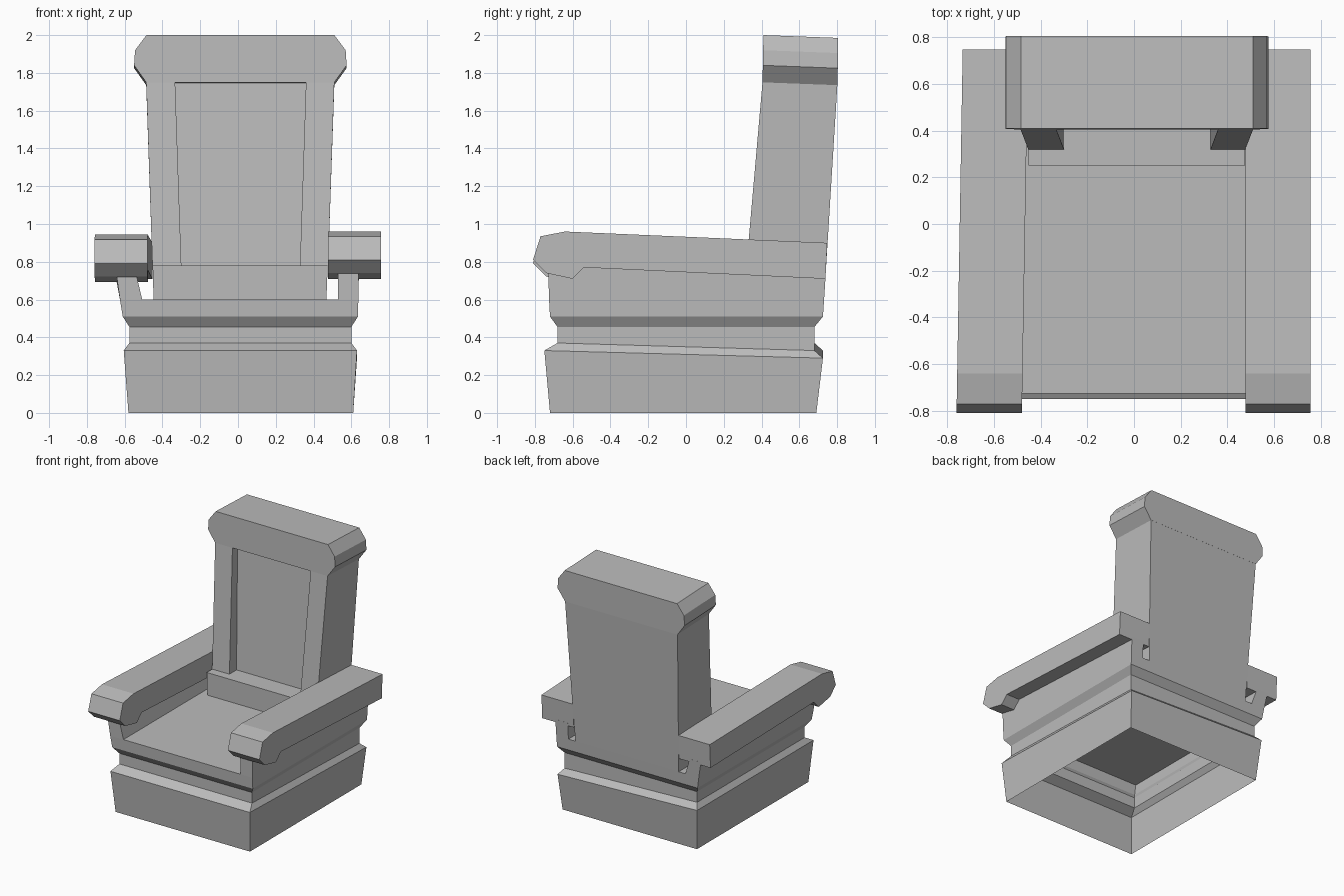
import bpy
import bmesh

cube = bpy.data.objects.get("Cube")
if cube:
    bpy.data.objects.remove(cube, do_unlink=True)

grey = bpy.data.materials.new("stone_grey")
grey.use_nodes = True
colour = (0.5, 0.5, 0.5, 1)
grey.diffuse_color = colour
grey.node_tree.nodes["Principled BSDF"].inputs["Base Color"].default_value = colour


def loft(name, rings, start=True, end=True):
    """Join matching rings of points into a flat-shaded solid or shell."""
    bm = bmesh.new()
    rows = [[bm.verts.new(p) for p in ring] for ring in rings]
    n = len(rows[0])
    for a, b in zip(rows, rows[1:]):
        for i in range(n):
            j = (i + 1) % n
            bm.faces.new((a[i], a[j], b[j], b[i]))
    if start:
        bm.faces.new(rows[0][::-1])
    if end:
        bm.faces.new(rows[-1])
    bmesh.ops.recalc_face_normals(bm, faces=bm.faces)
    if not start and rows[0][0].link_faces[0].normal.y > 0.5:
        bmesh.ops.reverse_faces(bm, faces=bm.faces)
    mesh = bpy.data.meshes.new(name)
    bm.to_mesh(mesh)
    bm.free()
    mesh.materials.append(grey)
    obj = bpy.data.objects.new(name, mesh)
    bpy.context.collection.objects.link(obj)
    return obj


def rect(x0, x1, y0, y1, z, drop=0.0):
    """Level rectangle whose back left corner may sag."""
    return [(x0, y0, z), (x1, y0, z), (x1, y1, z - drop), (x0, y1, z)]


def back_y(z):
    """Leaning plane shared by the back of the body and backrest."""
    return 0.725 + 0.061 * (z - 0.5)


# Plinth with a waist, hollow and open underneath
loft("plinth", [
    rect(-0.58, 0.61, -0.72, 0.69, 0),
    rect(-0.605, 0.63, -0.75, 0.725, 0.33, 0.04),
    rect(-0.575, 0.60, -0.68, 0.68, 0.37, 0.04),
    rect(-0.575, 0.60, -0.68, 0.68, 0.455),
    rect(-0.61, 0.635, -0.72, 0.725, 0.51),
    rect(-0.625, 0.637, -0.725, back_y(0.6), 0.6),
], start=False)

# Side walls that carry the arms
for side, low, high in (("right", (-0.625, -0.507), (-0.65, -0.55)),
                        ("left", (0.53, 0.637), (0.53, 0.64))):
    top = rect(*high, -0.73, back_y(0.74), 0.78)
    top = [(x, y, z - 0.032 * (y + 0.73)) for x, y, z in top]
    loft(side + "_side_wall", [rect(*low, -0.725, back_y(0.6), 0.6), top])

# Arms: one side profile, with the right one slightly askew
arm = [(-0.81, 0.81), (-0.77, 0.935), (-0.64, 0.96), (0.748, 0.90),
       (0.738, 0.71), (-0.54, 0.77), (-0.60, 0.71), (-0.74, 0.74)]
loft("left_arm", [[(x, y, z) for y, z in arm] for x in (0.477, 0.757)])
loft("right_arm", [[(x + 0.017 * (y + 0.8), y, z - 0.012 * (0.75 - y))
                    for y, z in arm] for x in (-0.48, -0.76)])

# Lower cushion block running through to the back
loft("back_cushion", [rect(-0.447, 0.468, 0.25, back_y(0.6), 0.6),
                      rect(-0.452, 0.475, 0.25, back_y(0.78), 0.78)])


def back_ring(x0, x1, in0, in1, front, panel, z, sag):
    """U-shaped backrest section with a recess in its front."""
    back = back_y(z)
    pts = [(x0, front), (in0, front), (in0, panel), (in1, panel),
           (in1, front), (x1, front), (x1, back), (x0, back)]
    return [(x, y, z - sag * (y - front)) for x, y in pts]


# Recessed backrest widening upward
loft("backrest", [
    back_ring(-0.453, 0.477, -0.30, 0.328, 0.32, 0.41, 0.78, 0),
    back_ring(-0.486, 0.51, -0.333, 0.36, 0.405, 0.47, 1.75, 0.037),
])

# Flared headrest with chamfered ends
head = [(-0.486, 1.75), (-0.55, 1.84), (-0.545, 1.92), (-0.485, 2.0),
        (0.51, 2.0), (0.57, 1.92), (0.575, 1.84), (0.51, 1.75)]
loft("headrest", [
    [(x, 0.405 + 0.02 * (z - 1.75), z) for x, z in head],
    [(x, 0.802 + 0.016 * (z - 1.75), z - 0.015) for x, z in head],
])
